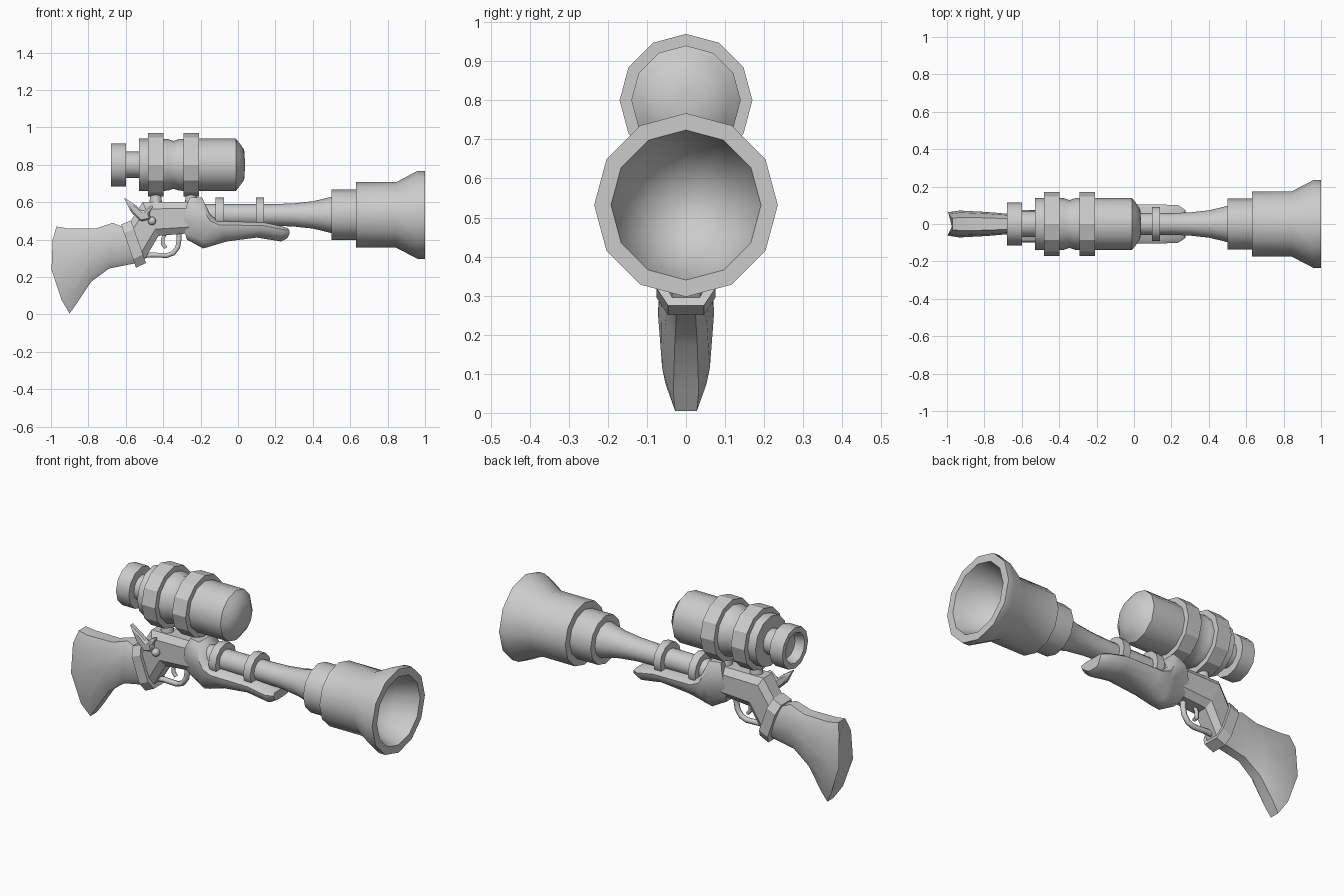
import bpy, bmesh
from math import cos, sin, pi, radians

if "Cube" in bpy.data.objects:
    bpy.data.objects.remove(bpy.data.objects["Cube"])


def finish(bm, name, angle):
    bmesh.ops.remove_doubles(bm, verts=bm.verts, dist=1e-5)
    bmesh.ops.recalc_face_normals(bm, faces=bm.faces)
    me = bpy.data.meshes.new(name)
    bm.to_mesh(me)
    bm.free()
    ob = bpy.data.objects.new(name, me)
    bpy.context.collection.objects.link(ob)
    bpy.ops.object.select_all(action='DESELECT')
    ob.select_set(True)
    bpy.context.view_layer.objects.active = ob
    if angle:
        bpy.ops.object.shade_smooth_by_angle(angle=radians(angle))
    return ob


def bridge(bm, rings, closed=False):
    n = len(rings[0])
    pairs = list(zip(rings, rings[1:]))
    if closed:
        pairs.append((rings[-1], rings[0]))
    for a, b in pairs:
        for i in range(n):
            j = (i + 1) % n
            bm.faces.new((a[i], a[j], b[j], b[i]))
    if not closed:
        bm.faces.new(rings[0])
        bm.faces.new(rings[-1])


def lathe(name, profile, z, angle=40, closed=False, sides=12):
    """Turn (x, radius) points around a line along x at height z."""
    bm = bmesh.new()
    rings = [[bm.verts.new((x, r * cos(2 * pi * i / sides), z + r * sin(2 * pi * i / sides)))
              for i in range(sides)] for x, r in profile]
    bridge(bm, rings, closed)
    return finish(bm, name, angle)


def loft(name, stations, section, angle=50):
    """Stations: top x, top z, bottom x, bottom z, half width, bow in x."""
    bm = bmesh.new()
    loop = [(t, w) for t, w in section] + [(t, -w) for t, w in reversed(section)]
    rings = []
    for tx, tz, bx, bz, hw, bow in stations:
        rings.append([bm.verts.new((tx + (bx - tx) * t + 4 * t * (1 - t) * bow,
                                    w * hw, tz + (bz - tz) * t)) for t, w in loop])
    bridge(bm, rings)
    return finish(bm, name, angle)


def tube(name, pts, radius):
    cu = bpy.data.curves.new(name, 'CURVE')
    cu.dimensions = '3D'
    cu.bevel_depth = radius
    cu.bevel_resolution = 1
    cu.use_fill_caps = True
    sp = cu.splines.new('POLY')
    sp.points.add(len(pts) - 1)
    for p, (x, z) in zip(sp.points, pts):
        p.co = (x, 0, z, 1)
    ob = bpy.data.objects.new(name, cu)
    bpy.context.collection.objects.link(ob)
    bpy.ops.object.select_all(action='DESELECT')
    ob.select_set(True)
    bpy.context.view_layer.objects.active = ob
    bpy.ops.object.convert(target='MESH')


ROUND = [(0, .5), (.15, .85), (.5, 1), (.85, .85), (1, .45)]
BOXY = [(0, .6), (.2, 1), (.8, 1), (1, .6)]
FORE = [(0, .75), (.2, 1), (.5, .95), (.85, .65), (1, .35)]

# Barrel with stepped, flared muzzle and hollow mouth
BZ = .532
lathe("barrel", [(-.45, .058), (.2, .058), (.3, .062), (.4, .073), (.46, .087), (.51, .1)], BZ)
lathe("barrel_collar", [(.5, .08), (.5, .135), (.64, .135), (.64, .08)], BZ)
lathe("muzzle", [(.63, .1), (.63, .175), (.845, .175), (.96, .235), (1, .235), (1, .192),
                 (.96, .18), (.88, .145), (.82, .085), (.80, .02)], BZ)
for i, x in enumerate((-.098, .118)):
    lathe(f"barrel_band_{i}", [(x - .022, .05), (x - .022, .092), (x + .022, .092), (x + .022, .05)], BZ)

# Scope body, lens, eyepiece
SZ = .8
lathe("scope_body", [(-.53, .06), (-.53, .14), (-.41, .14), (-.375, .138), (-.345, .128),
                     (-.315, .138), (-.28, .14), (-.012, .14), (.01, .113), (.033, .08), (.037, .02)], SZ)
lathe("eyepiece", [(-.52, .07), (-.6, .07), (-.6, .115), (-.68, .115), (-.68, .085), (-.63, .07), (-.62, .01)], SZ)

# Faceted scope rings on small mounts
for i, x in enumerate((-.44, -.25)):
    lathe(f"scope_ring_{i}", [(x - .042, .13), (x - .042, .17), (x + .042, .17), (x + .042, .13)], SZ, 0, True)
    bm = bmesh.new()
    bmesh.ops.create_cone(bm, cap_ends=True, segments=10, radius1=.04, radius2=.028, depth=.08)
    bmesh.ops.translate(bm, verts=bm.verts, vec=(x, 0, .61))
    finish(bm, f"scope_mount_{i}", 40)

# Wooden shoulder stock and fore stock
loft("shoulder_stock", [(-.97, .47, -.9, .005, .062, -.062), (-.915, .46, -.865, .055, .072, -.045),
                        (-.76, .46, -.785, .175, .064, -.01), (-.67, .49, -.69, .245, .055, 0),
                        (-.61, .465, -.54, .275, .058, 0)], ROUND)
loft("fore_stock", [(-.257, .626, -.273, .40, .075, -.025), (-.193, .626, -.187, .353, .095, 0),
                    (-.15, .535, -.15, .363, .105, 0), (-.11, .5, -.06, .39, .105, 0),
                    (.14, .492, .1, .411, .105, 0), (.24, .47, .23, .39, .1, 0),
                    (.268, .46, .26, .405, .075, .012)], FORE)

# Receiver and slanted band
loft("receiver", [(-.58, .49, -.505, .285, .058, 0), (-.51, .6, -.425, .42, .066, 0),
                  (-.25, .6, -.25, .435, .066, 0)], BOXY, 0)
loft("stock_band", [(-.625, .48, -.545, .25, .076, 0), (-.572, .503, -.492, .275, .076, 0)], BOXY, 0)

# Hammer on the front side
bm = bmesh.new()
outline = [(-.612, .627), (-.545, .582), (-.508, .55), (-.475, .578), (-.45, .585),
           (-.475, .54), (-.465, .51), (-.52, .497), (-.57, .545)]
rings = [[bm.verts.new((x, y, z)) for x, z in outline] for y in (-.1, -.062)]
bridge(bm, rings)
hammer = finish(bm, "hammer", 35)
bev = hammer.modifiers.new("soft_edges", 'BEVEL')
bev.width = .008
for i, (x, z) in enumerate(((-.46, .5), (-.45, .605))):
    bm = bmesh.new()
    bmesh.ops.create_uvsphere(bm, u_segments=10, v_segments=6, radius=.023)
    bmesh.ops.translate(bm, verts=bm.verts, vec=(x, -.075, z) if i == 0 else (x, 0, z))
    finish(bm, f"lock_pin_{i}", 60)

# Trigger and guard
tube("trigger_guard", [(-.5, .315), (-.46, .318), (-.38, .315), (-.345, .328), (-.322, .36),
                       (-.315, .4), (-.315, .45)], .015)
tube("trigger", [(-.385, .44), (-.402, .405), (-.402, .375), (-.385, .355)], .011)
